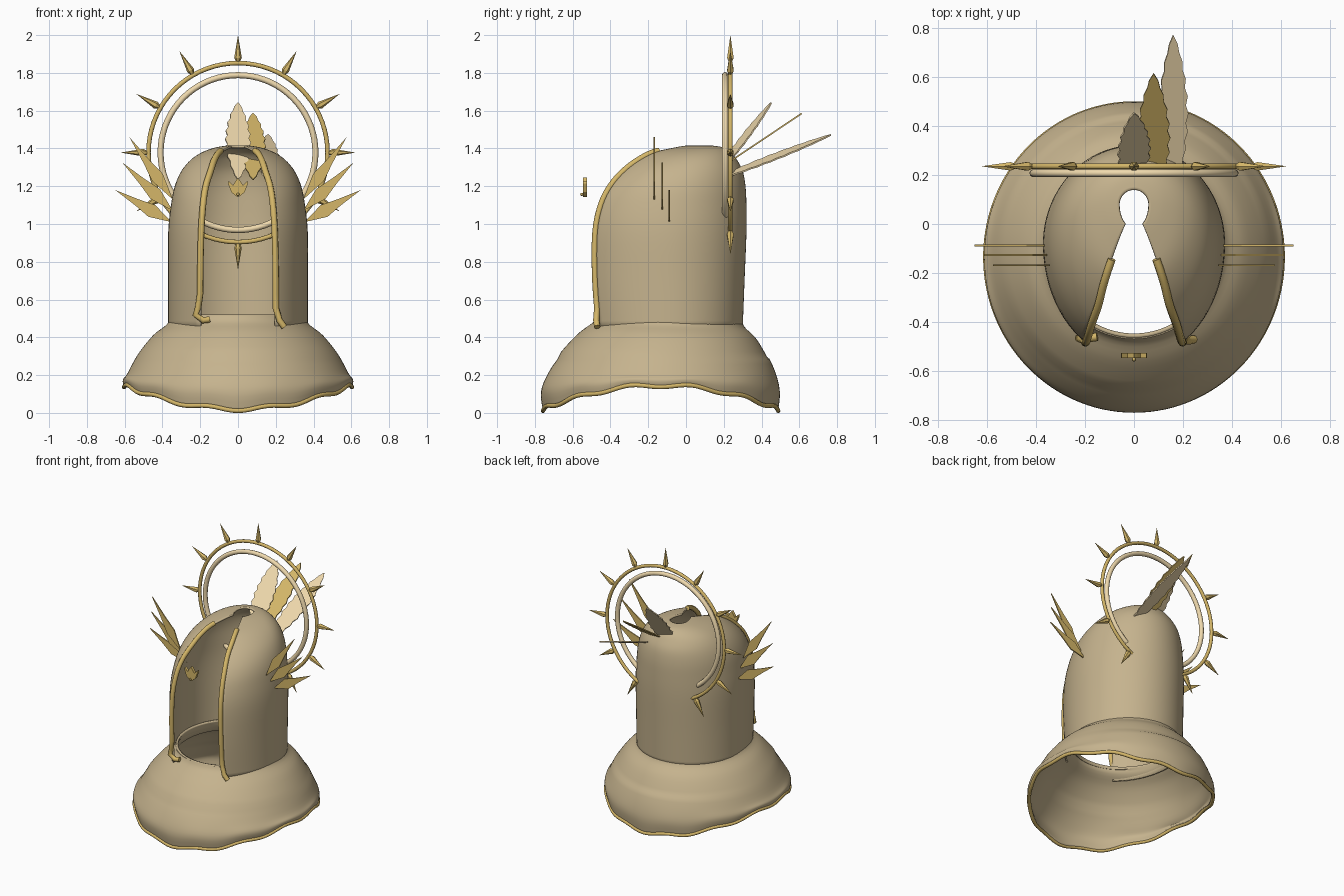
import bpy, bmesh, math
from mathutils import Vector, Matrix
from math import sin, cos, pi, asin, sqrt, radians

if "Cube" in bpy.data.objects:
    bpy.data.objects.remove(bpy.data.objects["Cube"])


def material(name, col):
    m = bpy.data.materials.new(name)
    m.diffuse_color = (*col, 1)
    m.use_nodes = True
    m.node_tree.nodes["Principled BSDF"].inputs["Base Color"].default_value = m.diffuse_color
    return m


CLOTH = material("cloth", (0.56, 0.45, 0.27))
GOLD = material("gold", (0.66, 0.47, 0.14))
CREAM = material("cream", (0.87, 0.70, 0.42))


def add_mesh(name, verts, faces, mat, thick=0, offset=0, smooth=True):
    me = bpy.data.meshes.new(name)
    me.from_pydata([tuple(v) for v in verts], [], faces)
    me.materials.append(mat)
    ob = bpy.data.objects.new(name, me)
    bpy.context.collection.objects.link(ob)
    if thick:
        s = ob.modifiers.new("thickness", 'SOLIDIFY')
        s.thickness, s.offset = thick, offset
    if smooth:
        bpy.ops.object.select_all(action='DESELECT')
        ob.select_set(True)
        bpy.context.view_layer.objects.active = ob
        bpy.ops.object.shade_smooth_by_angle(angle=radians(40))
    return ob


def add_tube(name, pts, r, mat, cyclic=False):
    cu = bpy.data.curves.new(name, 'CURVE')
    cu.dimensions, cu.bevel_depth, cu.bevel_resolution = '3D', r, 2
    cu.use_fill_caps = True
    sp = cu.splines.new('POLY')
    sp.points.add(len(pts) - 1)
    for p, q in zip(sp.points, pts):
        p.co = (*q, 1)
    sp.use_cyclic_u = cyclic
    cu.materials.append(mat)
    ob = bpy.data.objects.new(name, cu)
    bpy.context.collection.objects.link(ob)
    return ob


def spline_rows(rows, n):
    """Catmull-Rom interpolation between rows of numbers."""
    out = []
    for i in range(len(rows) - 1):
        a, b, c, d = (rows[max(0, min(len(rows) - 1, i + k))] for k in (-1, 0, 1, 2))
        for s in range(n):
            t = s / n
            out.append([q + 0.5 * t * (r - p + t * (2 * p - 5 * q + 4 * r - u + t * (3 * (q - r) + u - p)))
                        for p, q, r, u in zip(a, b, c, d)])
    return out + [list(rows[-1])]


def grid_faces(rows, cols, closed):
    return [(i * cols + j, i * cols + (j + 1) % cols, (i + 1) * cols + (j + 1) % cols, (i + 1) * cols + j)
            for i in range(rows - 1) for j in range(cols if closed else cols - 1)]


# Hood: stacked ovals with an open front (z, rx, centre y, back y, opening edge y, opening half width)
hood_rows = spline_rows([
    (.44, .37, -.08, .30, -.46, .20), (.70, .37, -.08, .31, -.48, .20),
    (.95, .37, -.08, .32, -.48, .195), (1.10, .355, -.07, .32, -.45, .185),
    (1.20, .335, -.05, .315, -.40, .17), (1.28, .30, -.02, .30, -.33, .145),
    (1.34, .25, .02, .27, -.25, .125), (1.38, .19, .05, .24, -.17, .10),
    (1.405, .12, .08, .20, -.06, .06), (1.415, .06, .08, .14, .0, .035)], 4)
COLS = 65
verts, edge = [], []
for z, rx, cy, yb, yf, w in hood_rows:
    p0 = asin(w / rx)
    rf = (cy - yf) / sqrt(1 - (w / rx) ** 2)
    for j in range(COLS):
        a = p0 + (2 * pi - 2 * p0) * j / (COLS - 1)
        ry = rf if cos(a) > 0 else yb - cy
        verts.append((rx * sin(a), cy - ry * cos(a), z))
    edge.append((w, yf, z))
add_mesh("hood", verts, grid_faces(len(hood_rows), COLS, False), CLOTH, 0.012, -1)

# Gold trim along the hood opening, each with its own curled foot
path = [p for p in edge if p[2] > 0.52 and p[1] < -0.14]
add_tube("trim_right", [(.245, -.47, .455), (.22, -.475, .49)] + path, 0.017, GOLD)
add_tube("trim_left", [(-.15, -.46, .495), (-.185, -.465, .49), (-.225, -.465, .52), (-.21, -.47, .56)]
         + [(-x, y, z) for x, y, z in path if z > .6], 0.017, GOLD)


# Shoulder cape with a waved hem (rx, front y, back y, z, hem weight), bottom first
def hem(a):
    return 0.083 - 0.063 * cos(2 * a) - 0.009 * cos(12 * a)


cape_rows = spline_rows([
    (.603, -.757, .488, 0, 1), (.61, -.768, .497, .105, .5), (.585, -.73, .475, .21, 0),
    (.53, -.66, .43, .31, 0), (.45, -.565, .37, .41, 0), (.375, -.485, .31, .47, 0),
    (.355, -.46, .29, .52, 0)], 4)
N = 120
verts = []
for rx, yf, yb, z, k in cape_rows:
    for j in range(N):
        a = 2 * pi * j / N
        tilt = 0.015 * cos(a) if .3 < z < .5 else 0
        verts.append((rx * sin(a), (yf + yb) / 2 - (yb - yf) / 2 * cos(a), z + k * hem(a) + tilt))
add_mesh("cape", verts, grid_faces(len(cape_rows), N, True), CLOTH, 0.015, -1)
add_tube("cape_hem_trim", verts[:N], 0.012, GOLD, True)

# Halo rings
HC = Vector((0, 0.235, 1.378))
for name, y, R, r, mat in (("halo_outer_ring", .235, .474, .012, GOLD), ("halo_inner_ring", .207, .41, .016, CREAM)):
    bpy.ops.mesh.primitive_torus_add(major_radius=R, minor_radius=r, major_segments=72, minor_segments=10,
                                     location=(0, y, HC.z), rotation=(pi / 2, 0, 0))
    ob = bpy.context.object
    ob.name = name
    ob.data.materials.append(mat)
    bpy.ops.object.shade_smooth_by_angle(angle=radians(60))

# Halo spikes: twelve slim double pyramids
for i in range(12):
    a = i * pi / 6
    d, t, n = Vector((cos(a), 0, sin(a))), Vector((-sin(a), 0, cos(a))), Vector((0, 1, 0))
    S = 6
    verts = [HC + d * .46, HC + d * .622]
    verts += [HC + d * .502 + .02 * (t * cos(k * 2 * pi / S) + n * sin(k * 2 * pi / S)) for k in range(S)]
    faces = []
    for k in range(S):
        p, q = 2 + k, 2 + (k + 1) % S
        faces += [(1, p, q), (0, q, p)]
    add_mesh(f"halo_spike_{i + 1}", verts, faces, GOLD, smooth=False)

# Side blades: three flat points on each temple
for side in (-1, 1):
    for i, (y, b, t, w) in enumerate((
            (-.168, (.345, 1.13), (.575, 1.46), .034), (-.126, (.345, 1.07), (.612, 1.325), .036),
            (-.088, (.352, 1.01), (.65, 1.18), .036))):
        B, T = Vector(b), Vector(t)
        d = (T - B).normalized()
        nrm = Vector((-d.y, d.x))
        pts = [B, B.lerp(T, .35) - nrm * w, B.lerp(T, .62) - nrm * w * .5, T,
               B.lerp(T, .62) + nrm * w * .5, B.lerp(T, .35) + nrm * w]
        add_mesh(f"side_blade_{'left' if side < 0 else 'right'}_{i + 1}",
                 [(side * p.x, y, p.y) for p in pts], [(0, 1, 5), (1, 2, 4, 5), (2, 3, 4)], GOLD, 0.008, smooth=False)

# Serrated feathers rising behind the crown
for i, (x, base, tip, w, roll, mat) in enumerate((
        (0, (.14, 1.235), (.452, 1.642), .07, 15, CREAM), (.08, (.09, 1.235), (.612, 1.585), .067, 0, GOLD),
        (.16, (.12, 1.22), (.768, 1.472), .062, 15, CREAM))):
    B, T = Vector((x, *base)), Vector((x, *tip))
    d = (T - B).normalized()
    u = Matrix.Rotation(radians(roll), 3, d) @ Vector((1, 0, 0))
    M = 18
    verts = []
    for k in range(M + 1):
        v = k / M
        h = w * max(sin(pi * v), 0) ** .75 * (1 if k % 2 else .84) + .001
        c = B.lerp(T, v)
        verts += [c - u * h, c + u * h]
    add_mesh(f"feather_{i + 1}", verts, [(2 * k, 2 * k + 1, 2 * k + 3, 2 * k + 2) for k in range(M)],
             mat, 0.008, smooth=False)

# Small blossom charm hanging before the brow
half = [(.014, 1.15), (.036, 1.17), (.053, 1.215), (.05, 1.228), (.026, 1.205), (.014, 1.225)]
out = [(0, 1.142)] + half + [(0, 1.245)] + [(-a, b) for a, b in reversed(half)]
add_mesh("brow_charm", [(a, -.535, b) for a, b in out], [tuple(range(len(out)))], GOLD, 0.02, smooth=False)
bpy.ops.mesh.primitive_uv_sphere_add(segments=12, ring_count=8, radius=.008, location=(0, -.552, 1.157))
bpy.context.object.name = "brow_bead"
bpy.context.object.data.materials.append(GOLD)
